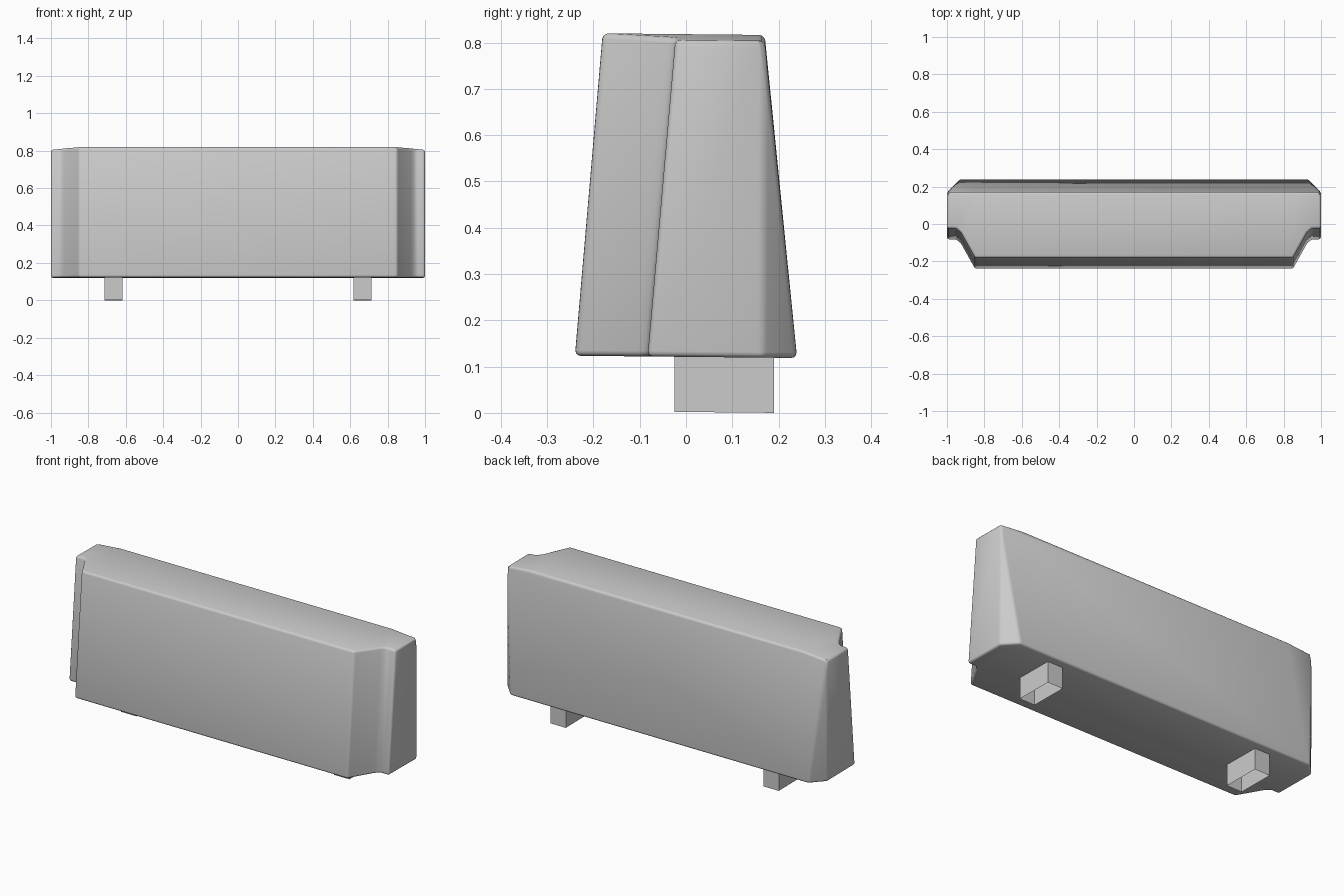
import bpy, bmesh, math

if "Cube" in bpy.data.objects:
    bpy.data.objects.remove(bpy.data.objects["Cube"])

# Right half of the body outline, front to back: bottom and top (x, y)
BOTTOM = [(.85, -.24), (.925, -.105), (.95, -.083), (1, -.083), (1, .165), (.93, .24)]
TOP = [(.85, -.18), (.925, -.045), (.95, -.023), (1, -.023), (1, .17), (.85, .17)]


def tilt(y):
    # whole model leans very slightly backwards
    return -0.01 * y


def finish(bm, name):
    bmesh.ops.recalc_face_normals(bm, faces=bm.faces)
    mesh = bpy.data.meshes.new(name)
    bm.to_mesh(mesh)
    bm.free()
    ob = bpy.data.objects.new(name, mesh)
    bpy.context.collection.objects.link(ob)
    return ob


def build_body():
    bm = bmesh.new()
    b, t = {}, {}
    for s in (1, -1):
        b[s] = [bm.verts.new((s * x, y, 0.121 + tilt(y))) for x, y in BOTTOM]
        t[s] = [bm.verts.new((s * x, y, 0.818 + tilt(y) - 0.09 * (x - .85))) for x, y in TOP]
    for s in (1, -1):
        # front diagonal, step and end walls
        for i in range(4):
            bm.faces.new((b[s][i], b[s][i + 1], t[s][i + 1], t[s][i]))
        # tapering rear corner and drooping top end
        bm.faces.new((b[s][4], b[s][5], t[s][4]))
        bm.faces.new(t[s])
    r, l = 1, -1
    # front, back, centre top and underside
    bm.faces.new((b[l][0], b[r][0], t[r][0], t[l][0]))
    bm.faces.new((b[r][5], t[r][4], t[r][5], t[l][5], t[l][4], b[l][5]))
    bm.faces.new((t[l][0], t[r][0], t[r][5], t[l][5]))
    bm.faces.new(b[r] + b[l][::-1])
    bmesh.ops.recalc_face_normals(bm, faces=bm.faces)
    # soften the hard edges
    hard = [e for e in bm.edges if e.calc_face_angle(0) > math.radians(40)]
    bmesh.ops.bevel(bm, geom=hard, offset=0.012, offset_type='OFFSET', segments=3,
                    profile=0.5, affect='EDGES', clamp_overlap=True)
    ob = finish(bm, "body")
    bpy.context.view_layer.objects.active = ob
    ob.select_set(True)
    bpy.ops.object.shade_smooth_by_angle(angle=math.radians(40))
    ob.select_set(False)


def build_foot(side, name):
    # open-bottomed square peg
    bm = bmesh.new()
    bmesh.ops.create_cube(bm, size=1)
    for v in bm.verts:
        y = 0.0825 + v.co.y * 0.215
        z = (0.125 if v.co.z > 0 else 0.002) + tilt(y)
        v.co = (side * 0.665 + v.co.x * 0.095, y, z)
    bm.normal_update()
    caps = [f for f in bm.faces if abs(f.normal.z) > 0.9]
    bmesh.ops.delete(bm, geom=caps, context='FACES')
    finish(bm, name)


build_body()
build_foot(1, "right_foot")
build_foot(-1, "left_foot")
